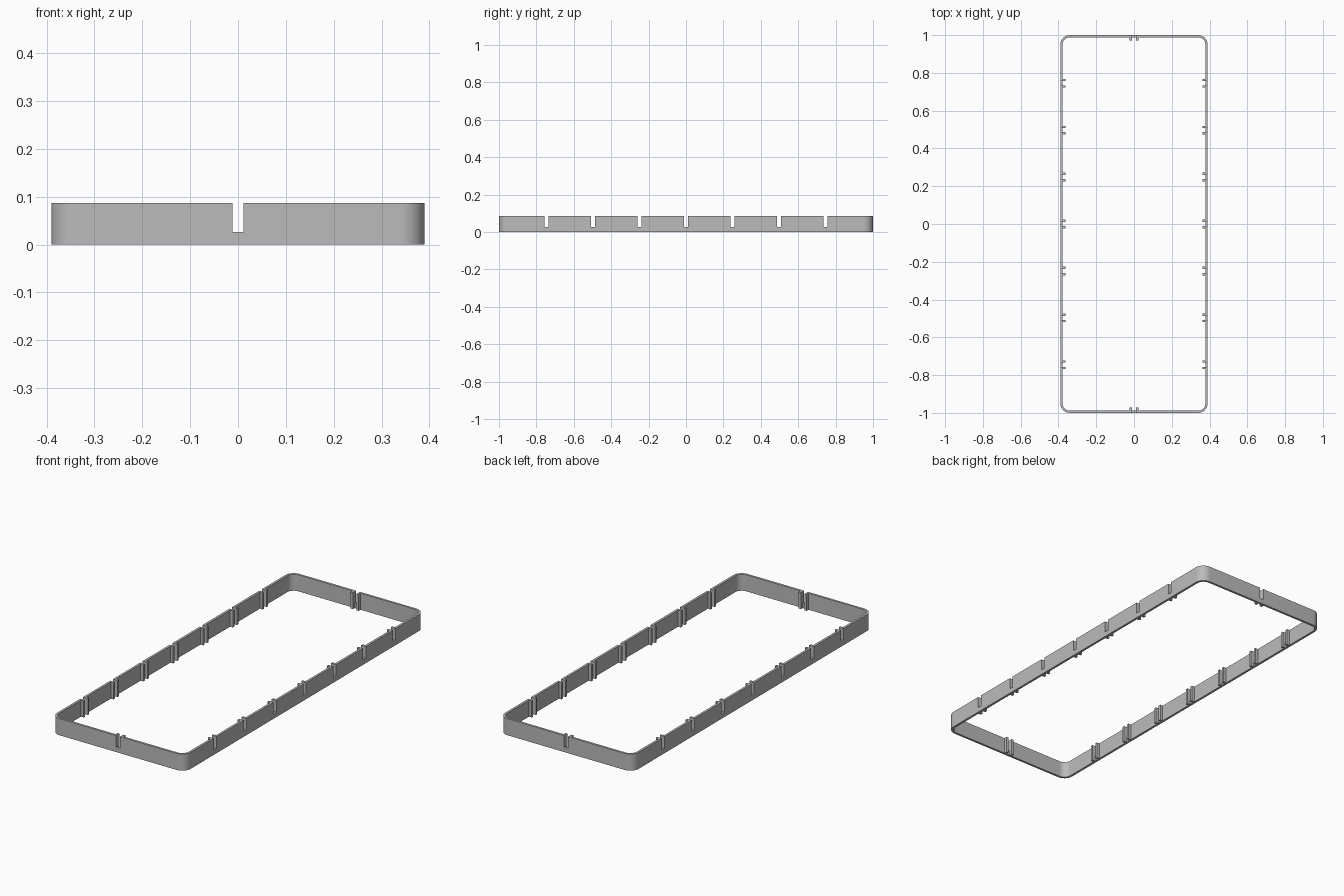
import bpy, bmesh, math

HALF_X, HALF_Y, HEIGHT = 0.39, 1.0, 0.087
WALL, RADIUS, ARC_STEPS = 0.012, 0.05, 12
SLOT_W, SLOT_Z = 0.022, 0.026
TAB_T, TAB_REACH, PITCH = 0.012, 0.028, 0.2485

cube = bpy.data.objects.get("Cube")
if cube:
    bpy.data.objects.remove(cube, do_unlink=True)

grey = bpy.data.materials.new("plain grey")
grey.use_nodes = True
colour = (0.5, 0.5, 0.5, 1)
grey.diffuse_color = colour
grey.node_tree.nodes["Principled BSDF"].inputs["Base Color"].default_value = colour


def make_object(name, bm):
    bmesh.ops.recalc_face_normals(bm, faces=bm.faces)
    mesh = bpy.data.meshes.new(name)
    bm.to_mesh(mesh)
    bm.free()
    mesh.materials.append(grey)
    obj = bpy.data.objects.new(name, mesh)
    bpy.context.scene.collection.objects.link(obj)
    return obj


def rounded_loop(bm, inset, z):
    """Ring of vertices around a rounded rectangle."""
    r = RADIUS - inset
    loop = []
    for corner, (sx, sy) in enumerate(((1, 1), (-1, 1), (-1, -1), (1, -1))):
        for i in range(ARC_STEPS + 1):
            a = math.pi / 2 * (corner + i / ARC_STEPS)
            loop.append(bm.verts.new((sx * (HALF_X - RADIUS) + r * math.cos(a),
                                      sy * (HALF_Y - RADIUS) + r * math.sin(a), z)))
    return loop


def add_box(bm, x0, x1, y0, y1, z0, z1):
    verts = bmesh.ops.create_cube(bm, size=1)["verts"]
    bmesh.ops.scale(bm, verts=verts, vec=(abs(x1 - x0), abs(y1 - y0), z1 - z0))
    bmesh.ops.translate(bm, verts=verts,
                        vec=((x0 + x1) / 2, (y0 + y1) / 2, (z0 + z1) / 2))


# Thin rounded wall
bm = bmesh.new()
loops = [rounded_loop(bm, 0, 0), rounded_loop(bm, 0, HEIGHT),
         rounded_loop(bm, WALL, HEIGHT), rounded_loop(bm, WALL, 0)]
count = len(loops[0])
for k in range(4):
    a, b = loops[k], loops[(k + 1) % 4]
    for i in range(count):
        j = (i + 1) % count
        bm.faces.new((a[i], a[j], b[j], b[i]))
wall = make_object("frame_wall", bm)

# Slot cutters and the pair of guide tabs beside each slot
cutters, tabs = bmesh.new(), bmesh.new()
half = SLOT_W / 2
for side in (-1, 1):
    for n in range(-3, 4):
        y = n * PITCH
        add_box(cutters, side * (HALF_X - 0.02), side * (HALF_X + 0.02),
                y - half, y + half, SLOT_Z, HEIGHT + 0.02)
        for s in (-1, 1):
            add_box(tabs, side * (HALF_X - WALL + 0.002), side * (HALF_X - TAB_REACH),
                    y + s * half, y + s * (half + TAB_T), 0, HEIGHT)
    add_box(cutters, -half, half, side * (HALF_Y - 0.02), side * (HALF_Y + 0.02),
            SLOT_Z, HEIGHT + 0.02)
    for s in (-1, 1):
        add_box(tabs, s * half, s * (half + TAB_T), side * (HALF_Y - WALL + 0.002),
                side * (HALF_Y - TAB_REACH), 0, HEIGHT)
make_object("guide_tabs", tabs)
cutter = make_object("slot_cutters", cutters)
cutter.hide_render = True
cutter.hide_viewport = True
cutter.display_type = 'WIRE'

cut = wall.modifiers.new("slots", 'BOOLEAN')
cut.operation = 'DIFFERENCE'
cut.solver = 'EXACT'
cut.object = cutter

# Apply the cut, then smooth only the rounded corners
bpy.context.view_layer.update()
result = bpy.data.meshes.new_from_object(
    wall.evaluated_get(bpy.context.evaluated_depsgraph_get()))
wall.modifiers.clear()
wall.data = result
bpy.data.objects.remove(cutter, do_unlink=True)
bpy.ops.object.select_all(action='DESELECT')
wall.select_set(True)
bpy.context.view_layer.objects.active = wall
bpy.ops.object.shade_smooth_by_angle(angle=math.radians(30))
